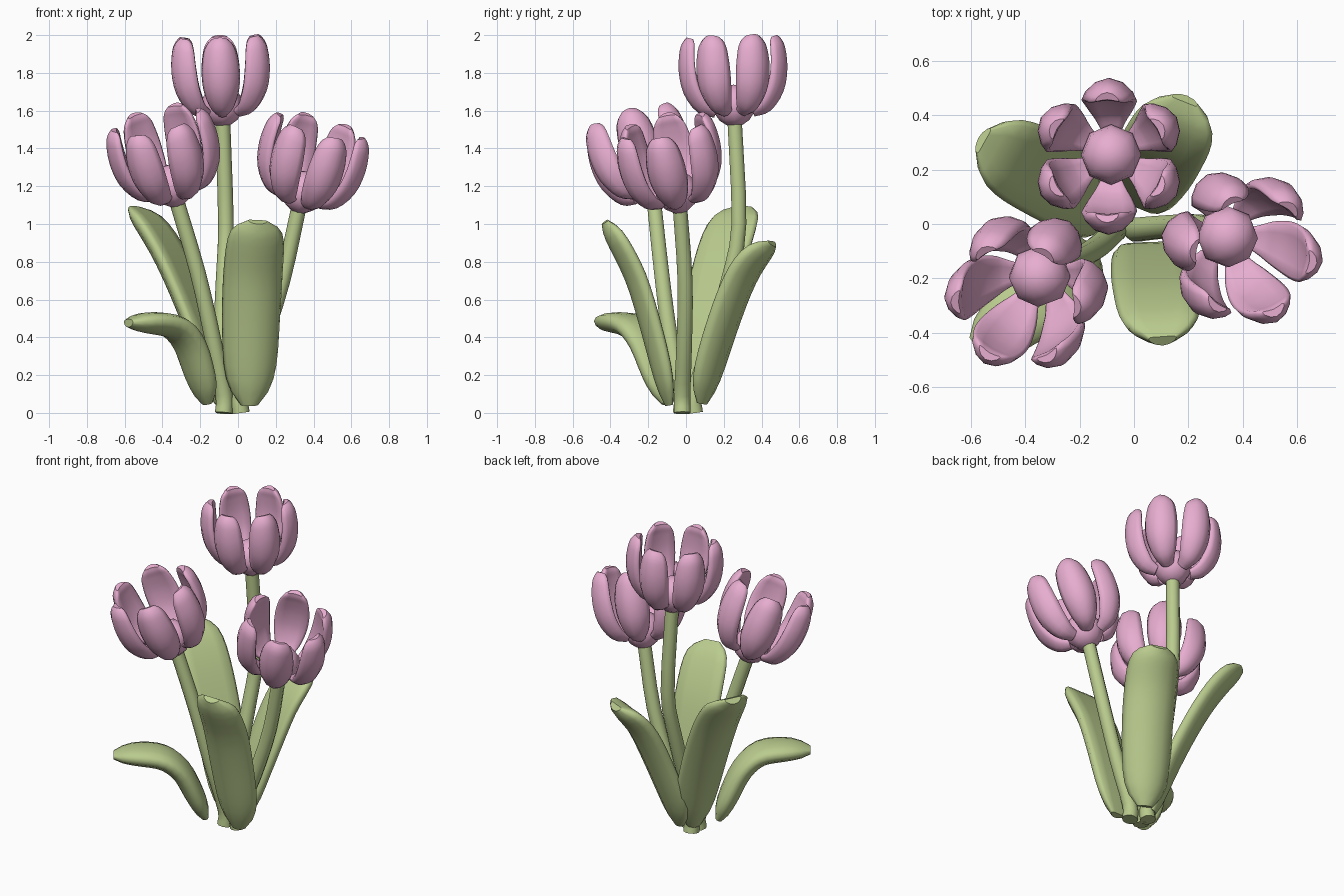
import bpy, bmesh, math
from mathutils import Vector, Matrix

if "Cube" in bpy.data.objects:
    bpy.data.objects.remove(bpy.data.objects["Cube"])


def material(name, rgb):
    m = bpy.data.materials.new(name)
    m.diffuse_color = (*rgb, 1)
    m.use_nodes = True
    m.node_tree.nodes["Principled BSDF"].inputs["Base Color"].default_value = m.diffuse_color
    return m


PINK = material("petal_pink", (0.80, 0.42, 0.63))
GREEN = material("leaf_green", (0.49, 0.60, 0.27))


def spline(keys, steps):
    """Catmull-Rom through tuples of any length."""
    k = [[2 * a - b for a, b in zip(keys[0], keys[1])], *keys,
         [2 * a - b for a, b in zip(keys[-1], keys[-2])]]
    out = []
    for i in range(1, len(k) - 2):
        for s in range(steps):
            t = s / steps
            out.append([0.5 * (2 * b + (c - a) * t + (2 * a - 5 * b + 4 * c - d) * t * t
                               + (3 * b - a - 3 * c + d) * t ** 3)
                        for a, b, c, d in zip(*k[i - 1:i + 3])])
    return out + [list(keys[-1])]


def loft(name, keys, side, cup, mat, sides=12, steps=3, matrix=None):
    """Keys are x, y, z, half width, half thickness; cup bends the edges inward."""
    st = spline(keys, steps)
    pts = [Vector(s[:3]) for s in st]
    side = Vector(side).normalized()
    bm = bmesh.new()
    rings = []
    for i, s in enumerate(st):
        tan = (pts[min(i + 1, len(pts) - 1)] - pts[max(i - 1, 0)]).normalized()
        w = (side - tan * side.dot(tan)).normalized()
        n = tan.cross(w)
        ring = []
        for j in range(sides):
            a = math.tau * j / sides
            c = math.cos(a)
            ring.append(bm.verts.new(pts[i] + w * s[3] * c
                                     + n * (s[4] * math.sin(a) + cup * s[3] * c * c)))
        rings.append(ring)
    for r0, r1 in zip(rings, rings[1:]):
        for j in range(sides):
            k = (j + 1) % sides
            bm.faces.new((r0[j], r0[k], r1[k], r1[j]))
    bm.faces.new(rings[0][::-1])
    bm.faces.new(rings[-1])
    if matrix:
        bm.transform(matrix)
    finish(name, bm, mat)


def finish(name, bm, mat):
    bmesh.ops.recalc_face_normals(bm, faces=bm.faces)
    for f in bm.faces:
        f.smooth = len(f.verts) < 5
    me = bpy.data.meshes.new(name)
    bm.to_mesh(me)
    bm.free()
    me.materials.append(mat)
    bpy.context.collection.objects.link(bpy.data.objects.new(name, me))


# Petal profile: radius, height, half width, half thickness
PETAL = [(0.10, 0.065, 0.04, 0.02), (0.17, 0.1, 0.072, 0.034), (0.228, 0.19, 0.096, 0.039),
         (0.25, 0.3, 0.101, 0.038), (0.246, 0.4, 0.088, 0.034), (0.234, 0.445, 0.07, 0.027),
         (0.226, 0.47, 0.043, 0.014)]


def flower(name, base, axis, phase, scale, stem):
    q = Vector((0, 0, 1)).rotation_difference(Vector(axis).normalized())
    m = Matrix.Translation(base) @ q.to_matrix().to_4x4() @ Matrix.Scale(scale, 4)
    # Bulb under the petals
    bm = bmesh.new()
    bmesh.ops.create_uvsphere(bm, u_segments=8, v_segments=8, radius=0.111)
    bm.transform(m @ Matrix.Translation((0, 0, 0.107)))
    finish(name + "_bulb", bm, PINK)
    # Ring of six petals
    for i in range(6):
        a = math.radians(phase + 60 * i)
        ca, sa = math.cos(a), math.sin(a)
        keys = [(r * ca, r * sa, z, w, t) for r, z, w, t in PETAL]
        loft(f"{name}_petal_{i + 1}", keys, (-sa, ca, 0), 0.42, PINK, matrix=m)
    # Stem, starting upright and running a little way into the bulb
    x, y, z = stem[0]
    path = [stem[0], (x, y, 0.1)] + stem[1:] + [tuple(m @ Vector((0, 0, 0.04)))]
    n = len(path) - 1
    keys = [(*p, 0.047 - 0.007 * i / n, 0.047 - 0.007 * i / n) for i, p in enumerate(path)]
    loft(name + "_stem", keys, (1, 0, 0), 0, GREEN, sides=10)


flower("back_flower", (-0.08, 0.258, 1.52), (-0.04, -0.03, 1), 30, 1,
       [(-0.07, 0.045, 0), (-0.085, 0.14, 0.4), (-0.075, 0.225, 0.7), (-0.064, 0.28, 1.0)])
flower("left_flower", (-0.32, -0.16, 1.10), (-0.25, -0.30, 1), 0, 1.03,
       [(-0.075, -0.025, 0), (-0.135, -0.085, 0.4), (-0.215, -0.13, 0.75)])
flower("right_flower", (0.315, -0.025, 1.065), (0.27, -0.21, 1), -7, 1.02,
       [(0.015, -0.02, 0), (0.12, -0.01, 0.35), (0.235, -0.005, 0.7)])


def leaf(name, path, out, width, thick, cup=0.24):
    # Rounded ends, nearly constant width between
    path = spline(path, 3)
    n = len(path) - 1
    keys = []
    for i, p in enumerate(path):
        u = i / n
        round_end = (1 - abs(2 * u - 1) ** 4.5) ** 0.5
        w = width * (0.9 + 0.1 * min(1, u * 2))
        keys.append((*p, w * max(round_end, 0.33), thick * max(round_end, 0.35)))
    loft(name, keys, (-out[1], out[0], 0), cup, GREEN, steps=1)


leaf("front_leaf", [(0.06, -0.09, 0.04), (0.065, -0.135, 0.25), (0.07, -0.2, 0.5),
                    (0.08, -0.27, 0.72), (0.095, -0.36, 0.9), (0.105, -0.43, 1.01)],
     (0.03, -1), 0.157, 0.056)
leaf("low_leaf", [(-0.165, -0.1, 0.05), (-0.21, -0.145, 0.2), (-0.265, -0.205, 0.36),
                  (-0.34, -0.275, 0.45), (-0.45, -0.355, 0.475), (-0.58, -0.45, 0.475)],
     (-0.79, -0.61), 0.125, 0.062, 0.12)
leaf("back_left_leaf", [(-0.1, 0.05, 0.05), (-0.165, 0.09, 0.3), (-0.255, 0.14, 0.55),
                        (-0.365, 0.2, 0.8), (-0.465, 0.255, 0.97), (-0.56, 0.31, 1.08)],
     (-0.88, 0.47), 0.158, 0.056)
leaf("back_right_leaf", [(-0.01, 0.09, 0.05), (0.02, 0.145, 0.25), (0.075, 0.225, 0.5),
                         (0.12, 0.305, 0.7), (0.16, 0.38, 0.82), (0.19, 0.46, 0.895)],
     (0.42, 0.91), 0.158, 0.056)
